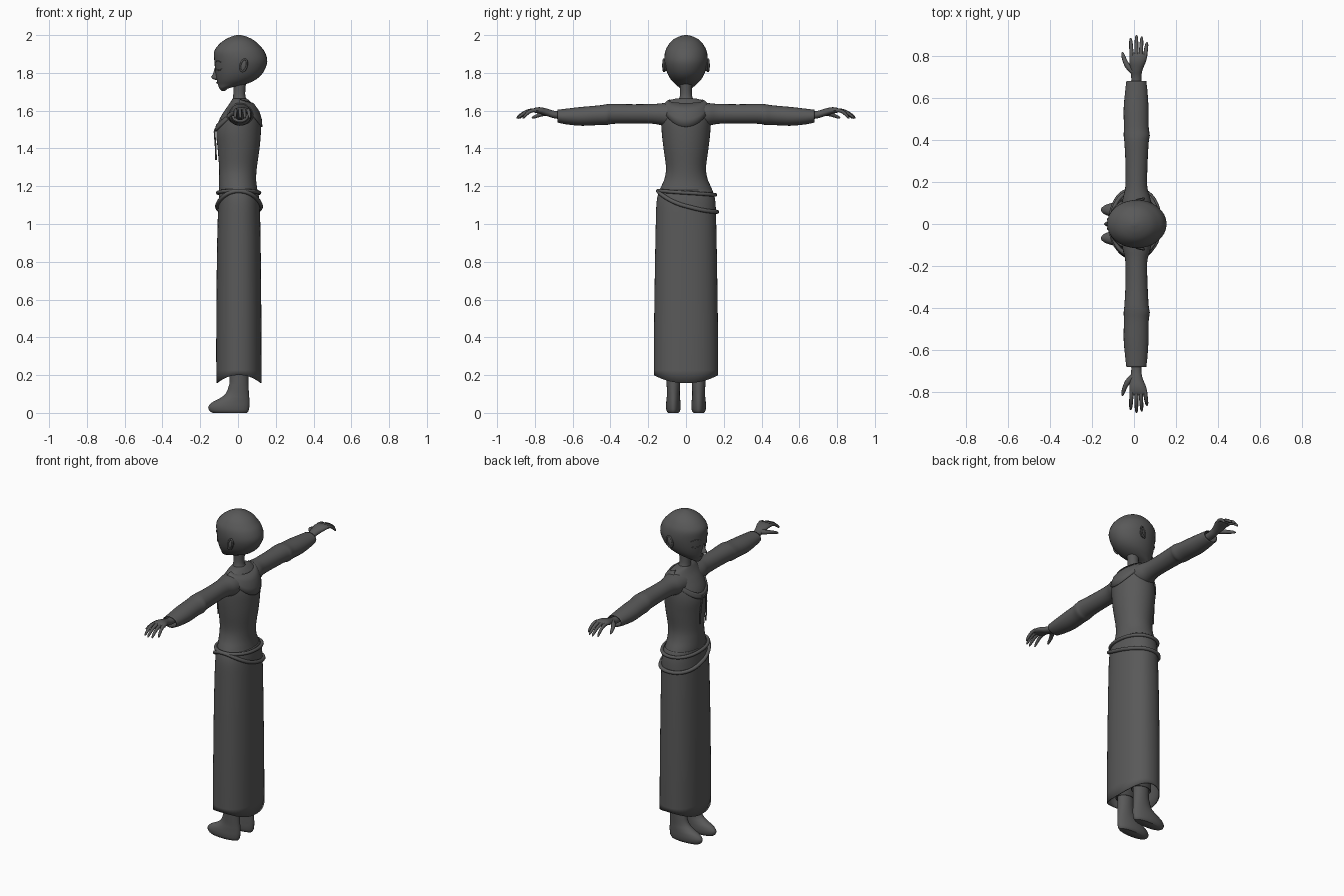
import bpy, bmesh, math
from math import sin, cos, pi

if "Cube" in bpy.data.objects:
    bpy.data.objects.remove(bpy.data.objects["Cube"])

grey = bpy.data.materials.new("dark_grey")
grey.diffuse_color = (0.1, 0.1, 0.1, 1)
grey.use_nodes = True
grey.node_tree.nodes["Principled BSDF"].inputs["Base Color"].default_value = grey.diffuse_color


def smooth_rows(rows, n=4):
    """Catmull-Rom resampling of a table of section sizes."""
    out = []
    for i in range(len(rows) - 1):
        p0, p1 = rows[max(i - 1, 0)], rows[i]
        p2, p3 = rows[i + 1], rows[min(i + 2, len(rows) - 1)]
        for k in range(n):
            t = k / n
            out.append(tuple(0.5 * (2 * b + (c - a) * t + (2 * a - 5 * b + 4 * c - d) * t * t
                                    + (3 * b - a - 3 * c + d) * t ** 3)
                             for a, b, c, d in zip(p0, p1, p2, p3)))
    return out + [tuple(rows[-1])]


def finish(ob, angle=50):
    if not ob.data.materials:
        ob.data.materials.append(grey)
    bpy.ops.object.select_all(action='DESELECT')
    ob.select_set(True)
    bpy.context.view_layer.objects.active = ob
    bpy.ops.object.shade_smooth_by_angle(angle=math.radians(angle))
    return ob


def loft(name, rings, caps=(True, True), thick=0):
    bm = bmesh.new()
    vs = [[bm.verts.new(p) for p in r] for r in rings]
    n = len(rings[0])
    for a, b in zip(vs, vs[1:]):
        for i in range(n):
            j = (i + 1) % n
            bm.faces.new((a[i], a[j], b[j], b[i]))
    for use, r in zip(caps, (vs[0], vs[-1])):
        if use:
            bm.faces.new(r)
    bmesh.ops.recalc_face_normals(bm, faces=bm.faces)
    me = bpy.data.meshes.new(name)
    bm.to_mesh(me)
    bm.free()
    ob = bpy.data.objects.new(name, me)
    bpy.context.collection.objects.link(ob)
    if thick:
        m = ob.modifiers.new("thickness", 'SOLIDIFY')
        m.thickness = thick
        m.offset = -1
    return finish(ob)


def section(row, a, cy=0.0, e=1.0):
    """Point on a horizontal section (z, x_min, x_max, half_y) at angle a; a=0 is the back."""
    z, x0, x1, hy = row
    c, s = cos(a), sin(a)
    px = math.copysign(abs(c) ** e, c)
    py = math.copysign(abs(s) ** e, s)
    return ((x0 + x1) / 2 + px * (x1 - x0) / 2, cy + py * hy, z)


def angles(n):
    return [2 * pi * i / n for i in range(n)]


def at(rows, z):
    """Section of a resampled table at height z."""
    for a, b in zip(rows, rows[1:]):
        if a[0] <= z <= b[0]:
            t = (z - a[0]) / (b[0] - a[0])
            return tuple(u + (v - u) * t for u, v in zip(a, b))
    return rows[-1]


def push(p, cx, d):
    """Move a point outward from the vertical axis at cx."""
    l = math.hypot(p[0] - cx, p[1]) or 1
    return (p[0] + (p[0] - cx) / l * d, p[1] + p[1] / l * d, p[2] + d * 0.4)


def cord(name, pts, r, radii=None, cyclic=False):
    cu = bpy.data.curves.new(name, 'CURVE')
    cu.dimensions = '3D'
    cu.bevel_depth = r
    cu.bevel_resolution = 2
    cu.use_fill_caps = True
    sp = cu.splines.new('POLY')
    sp.points.add(len(pts) - 1)
    for i, p in enumerate(pts):
        sp.points[i].co = (*p, 1)
        sp.points[i].radius = radii[i] if radii else 1
    sp.use_cyclic_u = cyclic
    ob = bpy.data.objects.new(name, cu)
    bpy.context.collection.objects.link(ob)
    bpy.ops.object.select_all(action='DESELECT')
    ob.select_set(True)
    bpy.context.view_layer.objects.active = ob
    bpy.ops.object.convert(target='MESH')
    return finish(bpy.context.view_layer.objects.active)


# Head with pointed chin
head = smooth_rows([(1.705, -.088, -.068, .008), (1.72, -.10, -.045, .032), (1.738, -.106, .035, .054),
                    (1.765, -.113, .095, .08), (1.805, -.12, .135, .101), (1.86, -.125, .155, .114),
                    (1.91, -.127, .142, .111), (1.945, -.106, .115, .095), (1.972, -.075, .085, .073),
                    (1.991, -.038, .048, .041), (2.0, -.008, .014, .008)])
loft("head", [[section(r, a) for a in angles(32)] for r in head])

# Nose, lips
loft("nose", [[section(r, a) for a in angles(12)] for r in smooth_rows(
    [(1.762, -.118, -.09, .006), (1.77, -.136, -.09, .014), (1.779, -.142, -.09, .013),
     (1.795, -.132, -.09, .009), (1.825, -.124, -.09, .007)], 2)])
cord("lips", [(-.112 + abs(i) * .0015, i * .006, 1.748) for i in range(-3, 4)], .004,
     [.3, .8, 1, .9, 1, .8, .3])

# Neck
loft("neck", [[section(r, a) for a in angles(20)] for r in smooth_rows(
    [(1.60, -.05, .065, .06), (1.65, -.03, .048, .042), (1.69, -.025, .038, .031), (1.77, -.025, .045, .033)])])

# Upper garment and skirt
torso = smooth_rows([(1.10, -.095, .10, .14), (1.15, -.099, .108, .148), (1.19, -.101, .101, .135),
                     (1.24, -.10, .096, .114), (1.30, -.10, .10, .106), (1.40, -.108, .114, .119),
                     (1.48, -.115, .121, .128), (1.54, -.104, .121, .13), (1.59, -.078, .108, .125),
                     (1.63, -.05, .082, .112), (1.655, -.034, .058, .085), (1.665, -.028, .045, .05)])
loft("bodice", [[section(r, a) for a in angles(40)] for r in torso])

skirt = smooth_rows([(.18, -.115, .125, .17), (.45, -.115, .124, .169), (.8, -.112, .121, .164),
                     (1.0, -.108, .118, .16), (1.1, -.104, .115, .157), (1.15, -.101, .11, .15),
                     (1.18, -.10, .103, .139)])
rings = [[section(r, a, e=.9) for a in angles(48)] for r in skirt]
rings[0] = [(x, y, .20 - .042 * cos(a) ** 2) for (x, y, z), a in zip(rings[0], angles(48))]
loft("skirt", rings, caps=(False, False), thick=.006)

# Two belt cords, the second one slung low on one side
upper, lower = [], []
for a in angles(48):
    s = sin(a)
    for pts, z in ((upper, 1.163 - .011 * s), (lower, 1.092 - .055 * s + .025 * s * s)):
        p = section(at(skirt, z), a, e=.9)
        pts.append(push((p[0], p[1], z), .005, .006))
cord("upper_belt", upper, .010, cyclic=True)
cord("lower_belt", lower, .011, cyclic=True)

# Collar: scooped behind, V-shaped in front
strips = [[], [], [], []]
for a in angles(64):
    c = cos(a)
    if c > 0:
        z_out, z_in = 1.637 - .125 * c ** 1.4, 1.658 - .02 * c
    else:
        z_out, z_in = 1.637 - .15 * abs(c), 1.658 - .135 * abs(c) ** 1.1
    for k, strip in enumerate(strips):
        p = section(at(torso, z_out + (z_in - z_out) * k / 3), a)
        strip.append(push(p, .012, .007))
loft("collar", strips, caps=(False, False), thick=.009)

for side, s in (("left", 1), ("right", -1)):
    def along_y(rows, n):
        return [[(cx + rx * cos(a), s * y, cz + rz * sin(a)) for a in angles(n)]
                for y, cx, rx, cz, rz in smooth_rows(rows)]

    # Ear with raised rim, eyelid and brow
    ring = [(.03 + .017 * cos(a) + .006 * sin(a), s * (.117 + .004 * cos(a)), 1.84 + .032 * sin(a))
            for a in angles(20)]
    cord(side + "_ear_rim", ring, .005, cyclic=True)
    loft(side + "_ear", [[(.03 + k * (.018 * cos(a) + .006 * sin(a)), s * y, 1.84 + k * .033 * sin(a))
                          for a in angles(16)] for y, k in ((.10, .8), (.112, 1), (.116, .8))])
    for part, z0, lift, r in (("eyelid", 1.822, -.008, .003), ("brow", 1.855, .008, .0025)):
        pts = []
        for i in range(9):
            z = z0 + lift * sin(pi * i / 8)
            pts.append(section(at(head, z), pi - s * (.25 + .065 * i)))
        cord(side + "_" + part, pts, r, [.3, .7, 1, 1, 1, 1, 1, .7, .3])

    # Sleeve, open at the wrist
    loft(side + "_sleeve", along_y(
        [(.06, .012, .075, 1.575, .07), (.12, .012, .066, 1.58, .06), (.18, .011, .052, 1.583, .052),
         (.30, .012, .053, 1.583, .051), (.39, .012, .058, 1.583, .053), (.42, .013, .062, 1.579, .055),
         (.46, .011, .059, 1.576, .052), (.55, .01, .059, 1.57, .05), (.63, .011, .053, 1.569, .042),
         (.68, .011, .047, 1.571, .034)], 24), caps=(True, False), thick=.005)

    # Hand: palm, four fingers and thumb
    loft(side + "_palm", along_y(
        [(.60, .011, .026, 1.572, .022), (.69, .011, .024, 1.578, .02), (.73, .012, .028, 1.589, .02),
         (.77, .017, .039, 1.6, .018), (.80, .021, .042, 1.602, .013), (.815, .022, .036, 1.6, .006)], 16))
    for name, x0, x1, ln in (("index", -.011, -.016, .088), ("middle", .011, .012, .102),
                             ("ring", .032, .037, .095), ("little", .052, .062, .068)):
        path = [(x0 + (x1 - x0) * t, s * (.795 + ln * t), 1.602 + .012 * t - .055 * t * t)
                for t in (0, .2, .4, .6, .8, .94, 1)]
        cord(side + "_" + name + "_finger", path, .0095, [1.1, 1.05, 1, .95, .85, .65, .3])
    thumb = smooth_rows([(-.005, .725, 1.588), (-.03, .75, 1.585), (-.046, .782, 1.575), (-.056, .815, 1.562)], 2)
    cord(side + "_thumb", [(x, s * y, z) for x, y, z in thumb], .0115, [1.2, 1.2, 1.15, 1, .9, .75, .4])

    # Lacing strings hanging at the neckline
    string = smooth_rows([(-.113, .006, 1.51), (-.124, .02, 1.49), (-.119, .028, 1.42), (-.116, .027, 1.34)])
    cord(side + "_string", [(x, s * y, z) for x, y, z in string], .0045)

    # Leg and foot in one piece
    leg = smooth_rows([(0, -.135, .048, .028), (.012, -.152, .056, .036), (.033, -.157, .06, .039),
                       (.055, -.138, .061, .038), (.075, -.10, .06, .036), (.10, -.067, .058, .034),
                       (.14, -.05, .056, .035), (.20, -.044, .055, .037), (.5, -.05, .06, .045),
                       (1.0, -.07, .08, .062)])
    loft(side + "_leg", [[section(r, a, cy=s * .067) for a in angles(24)] for r in leg])

    # Trouser cuff inside the hem
    cuff = [(.205, -.055, .066, .048), (.5, -.06, .07, .052), (.9, -.075, .085, .064)]
    loft(side + "_trouser_leg", [[section(r, a, cy=s * .067) for a in angles(24)] for r in cuff],
         caps=(False, False), thick=.005)
